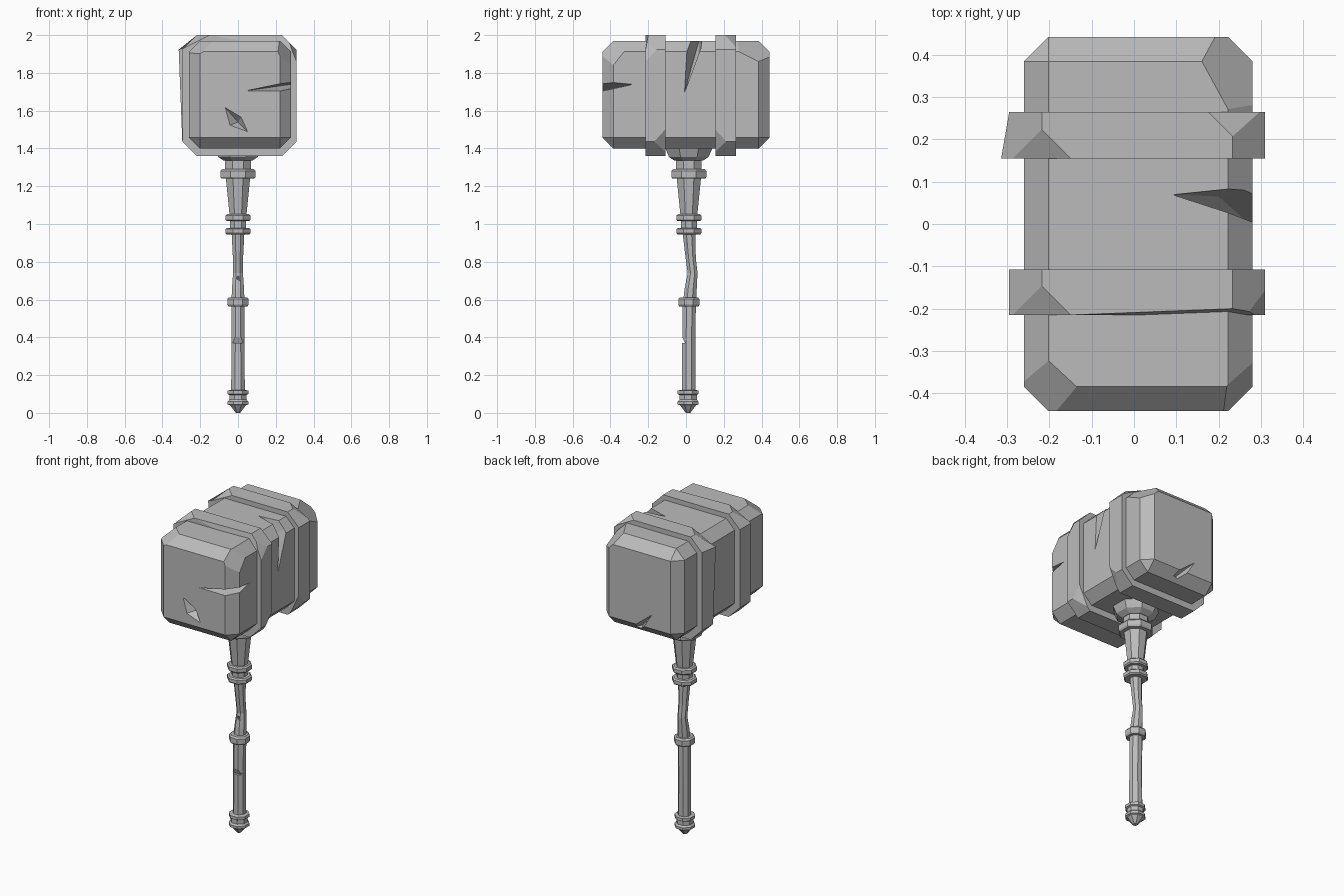
import bpy, bmesh, math
from mathutils import Vector
from mathutils.geometry import normal as plane_normal

if "Cube" in bpy.data.objects:
    bpy.data.objects.remove(bpy.data.objects["Cube"])

stone = bpy.data.materials.new("stone_grey")
stone.use_nodes = True
GREY = (0.5, 0.5, 0.5, 1)
stone.diffuse_color = GREY
stone.node_tree.nodes["Principled BSDF"].inputs["Base Color"].default_value = GREY


def finish(bm, name):
    """Turn a bmesh into a flat shaded object."""
    bmesh.ops.recalc_face_normals(bm, faces=bm.faces)
    mesh = bpy.data.meshes.new(name)
    bm.to_mesh(mesh)
    bm.free()
    mesh.materials.append(stone)
    obj = bpy.data.objects.new(name, mesh)
    bpy.context.collection.objects.link(obj)
    return obj


def chip(bm, *points):
    """Slice a corner off a convex solid along the plane of three points."""
    pts = [Vector(p) for p in points]
    centre = sum((v.co for v in bm.verts), Vector()) / len(bm.verts)
    no = plane_normal(pts)
    if no.dot(centre - pts[0]) > 0:
        no = -no
    geom = bm.verts[:] + bm.edges[:] + bm.faces[:]
    bmesh.ops.bisect_plane(bm, geom=geom, plane_co=pts[0], plane_no=no,
                           dist=1e-5, clear_outer=True)
    rim = [e for e in bm.edges if e.is_boundary]
    if rim:
        bmesh.ops.holes_fill(bm, edges=rim, sides=0)


def carve(obj, name, points):
    """Cut a crack shaped as the hull of a few points."""
    bm = bmesh.new()
    for p in points:
        bm.verts.new(p)
    bmesh.ops.convex_hull(bm, input=bm.verts)
    cutter = finish(bm, name)
    cutter.hide_render = True
    mod = obj.modifiers.new(name, "BOOLEAN")
    mod.operation, mod.solver, mod.object = "DIFFERENCE", "EXACT", cutter
    bpy.context.view_layer.objects.active = obj
    bpy.ops.object.modifier_apply(modifier=name)
    bpy.data.objects.remove(cutter)


def turned(name, rows, x=0, y=0.015, sides=8):
    """Eight sided turned part; rows hold height, half width and y shift."""
    bm = bmesh.new()
    loops = []
    for z, half, *shift in rows:
        r = half / math.cos(math.pi / sides)
        dy = shift[0] if shift else 0
        angles = [(i + 0.5) * math.tau / sides for i in range(sides)]
        loops.append([bm.verts.new((x + r * math.cos(a), y + dy + r * math.sin(a), z))
                      for a in angles])
    for low, high in zip(loops, loops[1:]):
        for i in range(sides):
            j = (i + 1) % sides
            bm.faces.new((low[i], low[j], high[j], high[i]))
    bm.faces.new(loops[0])
    bm.faces.new(loops[-1])
    return finish(bm, name)


# Hammer head: bevelled block with chipped corners
bm = bmesh.new()
bmesh.ops.create_cube(bm, size=1)
for v in bm.verts:
    v.co = (0.01 + v.co.x * 0.54, v.co.y * 0.885, 1.685 + v.co.z * 0.57)
bmesh.ops.bevel(bm, geom=bm.edges[:], offset=0.058, segments=1, affect="EDGES")
chip(bm, (-0.2, -0.325, 1.97), (-0.135, -0.385, 1.97), (-0.25, -0.385, 1.91))
chip(bm, (0.28, -0.385, 1.84), (0.28, -0.33, 1.91), (0.22, -0.43, 1.91))
chip(bm, (0.28, 0.385, 1.86), (0.16, 0.385, 1.97), (0.22, 0.435, 1.89))
head = finish(bm, "hammer_head")

# Cracks in the head
carve(head, "side_crack", [(0.285, -0.01, 1.69), (0.09, 0.07, 1.975), (0.34, -0.01, 2.0),
                           (0.34, 0.1, 2.0), (0.2, 0.065, 1.88)])
carve(head, "front_crack", [(0.04, -0.445, 1.705), (0.285, -0.28, 1.74), (0.33, -0.5, 1.69),
                            (0.33, -0.5, 1.77), (0.2, -0.37, 1.73)])
carve(head, "front_gouge", [(-0.08, -0.45, 1.63), (0.02, -0.45, 1.57), (0.06, -0.45, 1.48),
                            (-0.05, -0.45, 1.52), (0.0, -0.4, 1.54)])
carve(head, "back_crack", [(-0.08, 0.446, 1.55), (0.1, 0.47, 1.42), (0.0, 0.47, 1.4),
                           (0.03, 0.38, 1.43)])


def band(name, y0, y1):
    """Octagonal strap around the head."""
    left, right, low, high, cut = -0.295, 0.31, 1.36, 2.0, 0.077
    outline = []
    for x, z, sx, sz in ((left, low, 1, 1), (right, low, -1, 1),
                         (right, high, -1, -1), (left, high, 1, -1)):
        pair = [(x, z + sz * cut), (x + sx * cut, z)]
        outline += pair if sx * sz > 0 else pair[::-1]
    bm = bmesh.new()
    front = [bm.verts.new((x, y0, z)) for x, z in outline]
    back = [bm.verts.new((x, y1, z)) for x, z in outline]
    bm.faces.new(front)
    bm.faces.new(back)
    for i in range(len(front)):
        j = (i + 1) % len(front)
        bm.faces.new((front[i], front[j], back[j], back[i]))
    # Chip on the front upper corner, shared by both straps
    chip(bm, (-0.215, y0 + 0.065, 2), (-0.15, y0, 2), (-0.28, y0, 1.935))
    return bm


# Front strap
bm = band("front_strap", -0.215, -0.108)
chip(bm, (-0.15, -0.215, 2), (0.235, -0.2, 2), (0.235, -0.215, 1.93))
chip(bm, (0.265, -0.215, 1.97), (0.31, -0.155, 1.925), (0.31, -0.215, 1.86))
chip(bm, (0.31, -0.11, 1.5), (0.31, -0.165, 1.44), (0.25, -0.11, 1.37))
finish(bm, "front_strap")

# Back strap, bent out slightly at one upper corner
bm = band("back_strap", 0.155, 0.265)
for v in bm.verts:
    if v.co.x < -0.29 and v.co.y < 0.16 and v.co.z > 1.8:
        v.co.x = -0.314
chip(bm, (0.175, 0.265, 2), (0.235, 0.205, 2), (0.27, 0.265, 1.95))
chip(bm, (0.31, 0.155, 1.5), (0.31, 0.21, 1.44), (0.25, 0.155, 1.37))
finish(bm, "back_strap")

# Handle, from the pommel up
turned("pommel", [(0, 0.012), (0.04, 0.042), (0.045, 0.055), (0.06, 0.055), (0.07, 0.046),
                  (0.095, 0.046), (0.1, 0.055), (0.118, 0.055), (0.122, 0.036)], y=0.011)
shaft = turned("shaft", [(0.11, 0.036), (0.36, 0.035), (0.57, 0.035, 0.002),
                         (0.66, 0.032, 0.01), (0.74, 0.026, 0.02), (0.82, 0.027, 0.01),
                         (0.96, 0.034)])
carve(shaft, "lower_notch", [(-0.05, -0.06, 0.37), (0.05, -0.06, 0.37), (-0.05, -0.006, 0.37),
                             (0.05, -0.006, 0.37), (0.0, -0.06, 0.5)])
carve(shaft, "side_notch", [(0.06, -0.05, 0.36), (0.06, 0.03, 0.43), (0.022, -0.01, 0.37),
                            (0.06, 0.0, 0.46)])
carve(shaft, "upper_notch", [(-0.05, -0.04, 0.76), (0.01, -0.04, 0.83), (0.05, -0.04, 0.68),
                             (0.0, 0.018, 0.7)])

# Rings round the handle: bottom, top, half width
for name, low, high, half in (("middle_ring", 0.563, 0.612, 0.056),
                              ("lower_grip_ring", 0.945, 0.98, 0.066),
                              ("upper_grip_ring", 1.015, 1.052, 0.066),
                              ("neck_ring", 1.24, 1.29, 0.093)):
    rim = (high - low) * 0.2
    turned(name, [(low, half - 0.006), (low + rim, half), (high - rim, half),
                  (high, half - 0.008)])
turned("grip_core", [(0.97, 0.042), (1.03, 0.042)])
turned("tapered_neck", [(1.04, 0.044), (1.25, 0.065)])
turned("upper_neck", [(1.28, 0.068), (1.345, 0.068)])
turned("head_collar", [(1.335, 0.075), (1.355, 0.105), (1.41, 0.128)])
